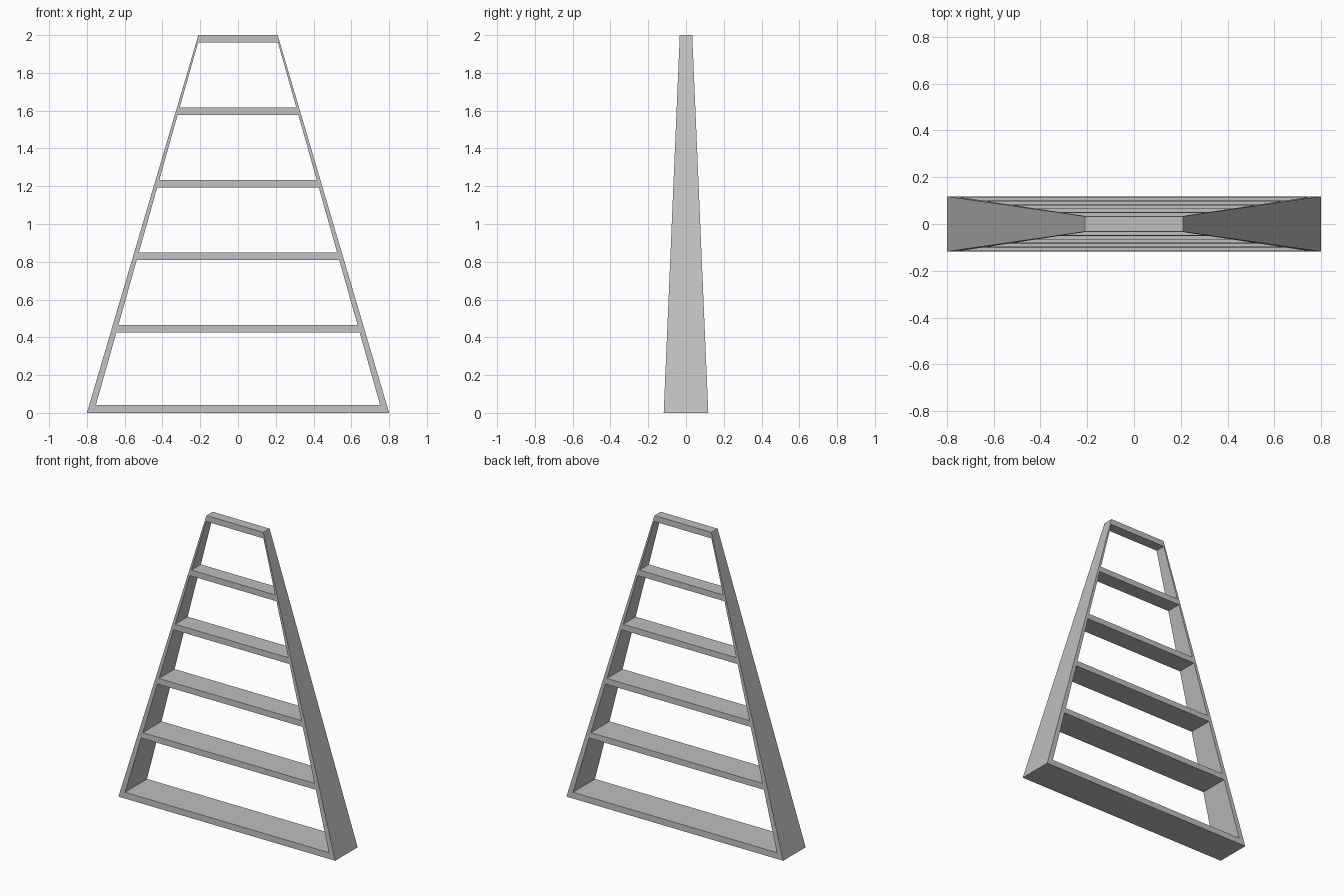
import bpy, bmesh

if "Cube" in bpy.data.objects:
    bpy.data.objects.remove(bpy.data.objects["Cube"])

# plain grey material
grey = bpy.data.materials.new("light grey")
grey.diffuse_color = (0.52, 0.52, 0.52, 1)
grey.use_nodes = True
grey.node_tree.nodes["Principled BSDF"].inputs["Base Color"].default_value = grey.diffuse_color

# overall taper from bottom to top
HEIGHT = 2.0
BOTTOM, TOP = (0.80, 0.118), (0.21, 0.033)
INNER = 0.955            # inner edge of the rails, as a share of the outer edge
BAR, PITCH = 0.039, 0.384

# heights of each bar's lower and upper face
levels = [0.0, 0.041]
for i in range(5):
    z = HEIGHT - BAR - PITCH * (4 - i)
    levels += [z, z + BAR]

bm = bmesh.new()
rows = []
for z in levels:
    t = z / HEIGHT
    w = BOTTOM[0] + (TOP[0] - BOTTOM[0]) * t
    d = BOTTOM[1] + (TOP[1] - BOTTOM[1]) * t
    rows.append([[bm.verts.new((x, y, z)) for x in (-w, -w * INNER, w * INNER, w)]
                 for y in (-d, d)])


def across(row, c):
    """Horizontal face spanning front to back between columns c and c + 1."""
    (f, b) = row
    bm.faces.new((f[c], f[c + 1], b[c + 1], b[c]))


for i in range(len(levels) - 1):
    lo, hi = rows[i], rows[i + 1]
    is_bar = i % 2 == 0
    # front and back faces; openings stay empty between the bars
    for side in (0, 1):
        for c in ((0, 1, 2) if is_bar else (0, 2)):
            bm.faces.new((lo[side][c], lo[side][c + 1], hi[side][c + 1], hi[side][c]))
    # outer rail faces, and inner rail faces at the openings
    for c in ((0, 3) if is_bar else (0, 1, 2, 3)):
        bm.faces.new((lo[0][c], lo[1][c], hi[1][c], hi[0][c]))
    # upper and lower bar faces at the openings
    if not is_bar:
        across(lo, 1)
        across(hi, 1)

# closed base and top
for c in range(3):
    across(rows[0], c)
    across(rows[-1], c)

bmesh.ops.recalc_face_normals(bm, faces=bm.faces)
mesh = bpy.data.meshes.new("shelf_frame")
bm.to_mesh(mesh)
bm.free()
mesh.materials.append(grey)
frame = bpy.data.objects.new("shelf_frame", mesh)
bpy.context.collection.objects.link(frame)
